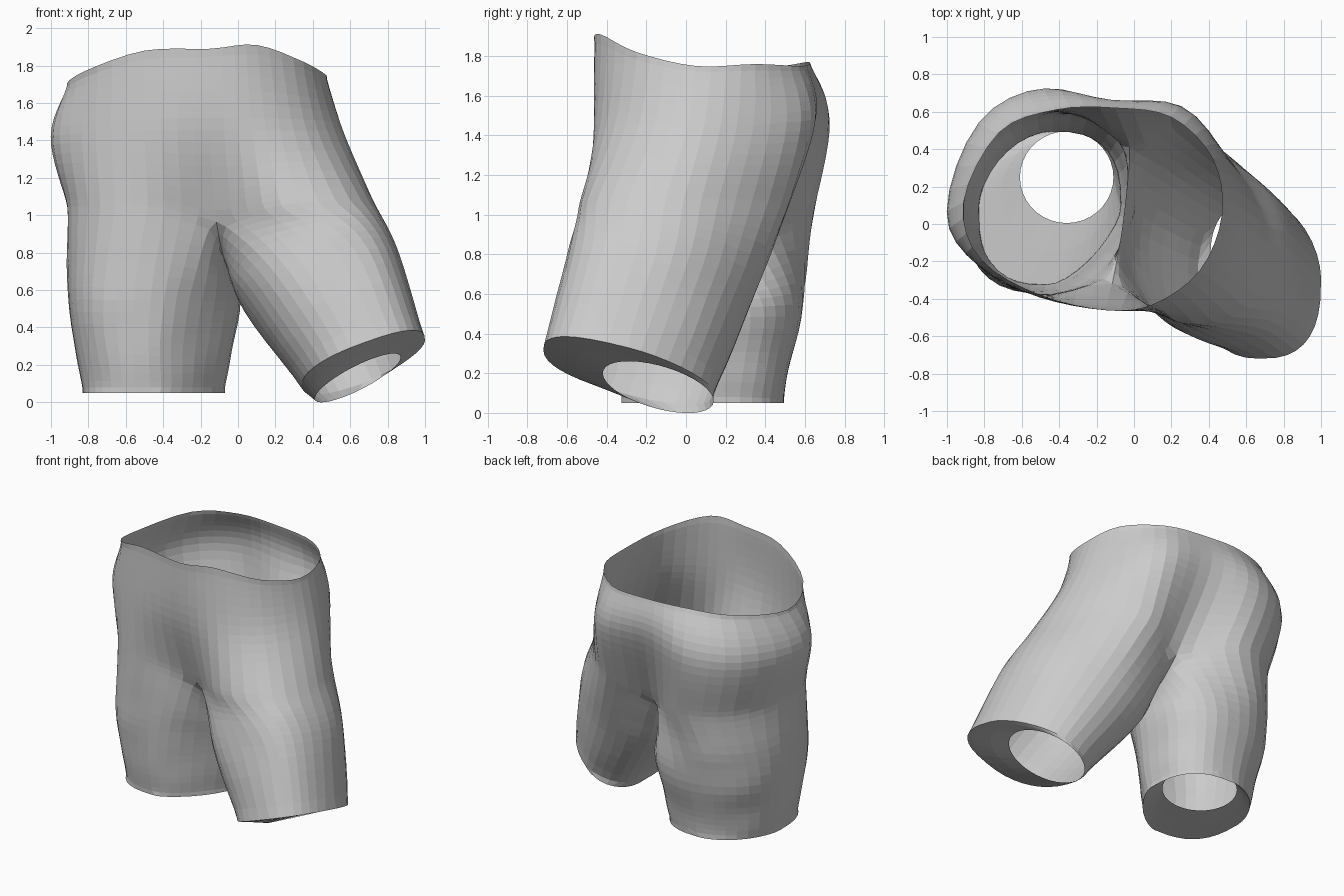
import bpy, bmesh
from math import cos, sin, radians
from mathutils import Vector, noise

if "Cube" in bpy.data.objects:
    bpy.data.objects.remove(bpy.data.objects["Cube"])

N = 48        # points around the torso
HALF = N // 2
SEAM = 12     # steps across the crotch seam
ROUND = (1, 1, 1, 1)
RIGHT = (1.12, .86, .86, .74)   # corner fullness: back right, back left, front left, front right
LEFT = (.72, 1.0, .74, 1.35)
LEFT_LOW = (.72, 1.15, .72, 1.4)


def spline(p0, p1, p2, p3, t):
    return 0.5 * (2 * p1 + (p2 - p0) * t + (2 * p0 - 5 * p1 + 4 * p2 - p3) * t * t
                  + (3 * p1 - p0 - 3 * p2 + p3) * t ** 3)


def closed_ring(points):
    """Smooth closed curve through the points, resampled to N."""
    p = [Vector(q) for q in points]
    k, step = len(p), N // len(p)
    return [spline(p[i - 1], p[i], p[(i + 1) % k], p[(i + 2) % k], j / step)
            for i in range(k) for j in range(step)]


def leg_ring(start, center, rx, ry, sx, sy, corners):
    """Tilted ellipse whose four corners can be boxy or cut."""
    ring = []
    for i in range(HALF + SEAM):
        angle = (start + 10 * i) % 360
        c, s = cos(radians(angle)), sin(radians(angle))
        p = corners[angle // 90]
        dx = rx * abs(c) ** p * (1 if c > 0 else -1)
        dy = ry * abs(s) ** p * (1 if s > 0 else -1)
        ring.append(Vector((center[0] + dx, center[1] + dy, center[2] + sx * dx + sy * dy)))
    return ring


def loft(rings, steps):
    """Rows of points flowing smoothly through the key rings."""
    rows = []
    last = len(rings) - 1
    for k in range(last):
        a, b = rings[max(k - 1, 0)], rings[min(k + 2, last)]
        for j in range(steps[k]):
            rows.append([spline(a[i], rings[k][i], rings[k + 1][i], b[i], j / steps[k])
                         for i in range(len(rings[k]))])
    rows.append(rings[-1])
    return rows


def skin(bm, upper, lower):
    n = len(upper)
    for i in range(n):
        j = (i + 1) % n
        bm.faces.new((upper[i], lower[i], lower[j], upper[j]))


# Torso cross-sections, counter-clockwise from front centre
waist = closed_ring([(-.15, -.46, 1.89), (.10, -.43, 1.91), (.35, -.25, 1.82), (.47, .05, 1.75),
                     (.42, .35, 1.76), (.20, .57, 1.75), (-.10, .62, 1.76), (-.42, .61, 1.77),
                     (-.72, .49, 1.75), (-.91, .12, 1.70), (-.82, -.19, 1.77), (-.50, -.38, 1.88)])
hip = closed_ring([(-.15, -.45, 1.45), (.15, -.46, 1.45), (.43, -.31, 1.45), (.57, .01, 1.45),
                   (.49, .34, 1.45), (.26, .65, 1.48), (-.12, .65, 1.50), (-.48, .74, 1.48),
                   (-.84, .56, 1.45), (-1.02, .05, 1.42), (-.84, -.22, 1.44), (-.50, -.40, 1.45)])
thigh = closed_ring([(-.12, -.31, .98), (.22, -.54, 1.05), (.61, -.46, 1.08), (.73, -.10, 1.08),
                     (.59, .25, 1.08), (.28, .54, 1.05), (-.02, .40, .92), (-.36, .66, 1.0),
                     (-.74, .52, 1.02), (-.92, .10, 1.05), (-.81, -.25, 1.05), (-.48, -.39, 1.06)])

bm = bmesh.new()
torso = [[bm.verts.new(p) for p in row] for row in loft([waist, hip, thigh], [7, 8])]
for a, b in zip(torso, torso[1:]):
    skin(bm, a, b)
base = torso[-1]

# Crotch seam from front centre to back centre
front, back, dip = base[0].co, base[HALF].co, Vector((-.05, .02, .52))
seam = []
for i in range(1, SEAM):
    t = i / SEAM
    seam.append(bm.verts.new(front * (1 - t) ** 2 + dip * 2 * t * (1 - t) + back * t * t))
soft = [v for row in torso[1:] for v in row] + seam


# Legs, each ending in a hem turned inward to a smaller opening
def leg(top, keys, opening):
    rows = loft([[v.co for v in top]] + keys, [8] + [5] * (len(keys) - 1))[1:]
    hem = rows[-1]
    for t in (.12, .55, 1):
        rows.append([h.lerp(o, t) for h, o in zip(hem, opening)])
    for k, row in enumerate(rows):
        verts = [bm.verts.new(p) for p in row]
        if k < len(rows) - 4:   # cloth wrinkles
            for v in verts:
                v.co += noise.noise_vector(v.co * 5) * .018 * min(1, k / 4)
            soft.extend(verts)
        skin(bm, top, verts)
        top = verts


# Right leg
leg(base[:HALF + 1] + seam[::-1],
    [leg_ring(-120, (.44, -.14, .65), .43, .47, .30, -.25, RIGHT),
     leg_ring(-120, (.67, -.29, .21), .33, .43, .36, -.25, RIGHT)],
    leg_ring(-120, (.64, -.14, .13), .23, .28, .48, -.25, ROUND))
# Left leg
leg(base[HALF:] + base[:1] + seam,
    [leg_ring(60, (-.445, .11, .55), .47, .49, 0, 0, LEFT),
     leg_ring(60, (-.45, .09, .25), .42, .44, 0, 0, LEFT_LOW),
     leg_ring(60, (-.45, .085, .05), .38, .41, 0, 0, LEFT_LOW)],
    leg_ring(60, (-.36, .25, .075), .25, .245, .06, .06, ROUND))

# Relax the cloth between waist and hems
for _ in range(4):
    bmesh.ops.smooth_vert(bm, verts=soft, factor=.5, use_axis_x=True, use_axis_y=True, use_axis_z=True)
bmesh.ops.recalc_face_normals(bm, faces=bm.faces)

mesh = bpy.data.meshes.new("shorts")
bm.to_mesh(mesh)
bm.free()
shorts = bpy.data.objects.new("shorts", mesh)
bpy.context.collection.objects.link(shorts)
